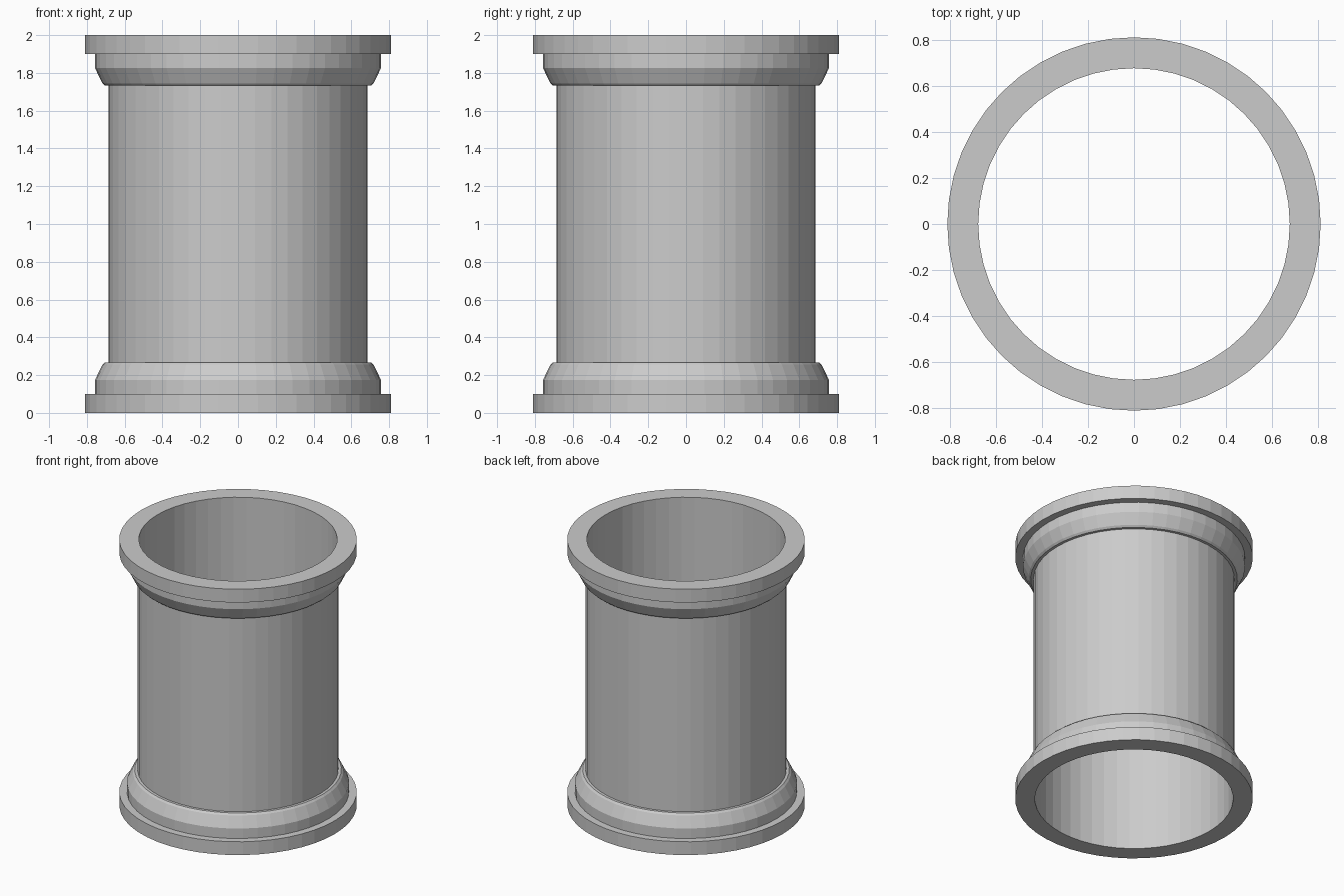
import bpy
import bmesh
import math

SEGMENTS = 48
HEIGHT = 2.0

cube = bpy.data.objects.get("Cube")
if cube:
    bpy.data.objects.remove(cube, do_unlink=True)

grey = bpy.data.materials.new("plain grey")
grey.use_nodes = True
grey.diffuse_color = (0.6, 0.6, 0.6, 1)
grey.node_tree.nodes["Principled BSDF"].inputs["Base Color"].default_value = (0.6, 0.6, 0.6, 1)


def lathe(name, profile):
    """Revolve a closed (radius, height) profile around z."""
    bm = bmesh.new()
    rings = []
    for i in range(SEGMENTS):
        a = math.tau * i / SEGMENTS
        rings.append([bm.verts.new((r * math.cos(a), r * math.sin(a), z)) for r, z in profile])
    for i, ring in enumerate(rings):
        after = rings[(i + 1) % SEGMENTS]
        for j in range(len(profile)):
            k = (j + 1) % len(profile)
            bm.faces.new((ring[j], after[j], after[k], ring[k]))
    bmesh.ops.recalc_face_normals(bm, faces=bm.faces)
    mesh = bpy.data.meshes.new(name)
    bm.to_mesh(mesh)
    bm.free()
    mesh.materials.append(grey)
    obj = bpy.data.objects.new(name, mesh)
    bpy.context.collection.objects.link(obj)
    return obj


# Lower half of the outside: flange, collar, sloped shoulder, ledge
lower = [(0.81, 0), (0.81, 0.1), (0.757, 0.1), (0.757, 0.175),
         (0.718, 0.255), (0.705, 0.268), (0.685, 0.268)]
upper = [(r, HEIGHT - z) for r, z in reversed(lower)]

# Hollow pipe with matching collars at both ends
bore = [(0.676, HEIGHT), (0.676, 0)]
lathe("flanged_pipe", lower + upper + bore)
